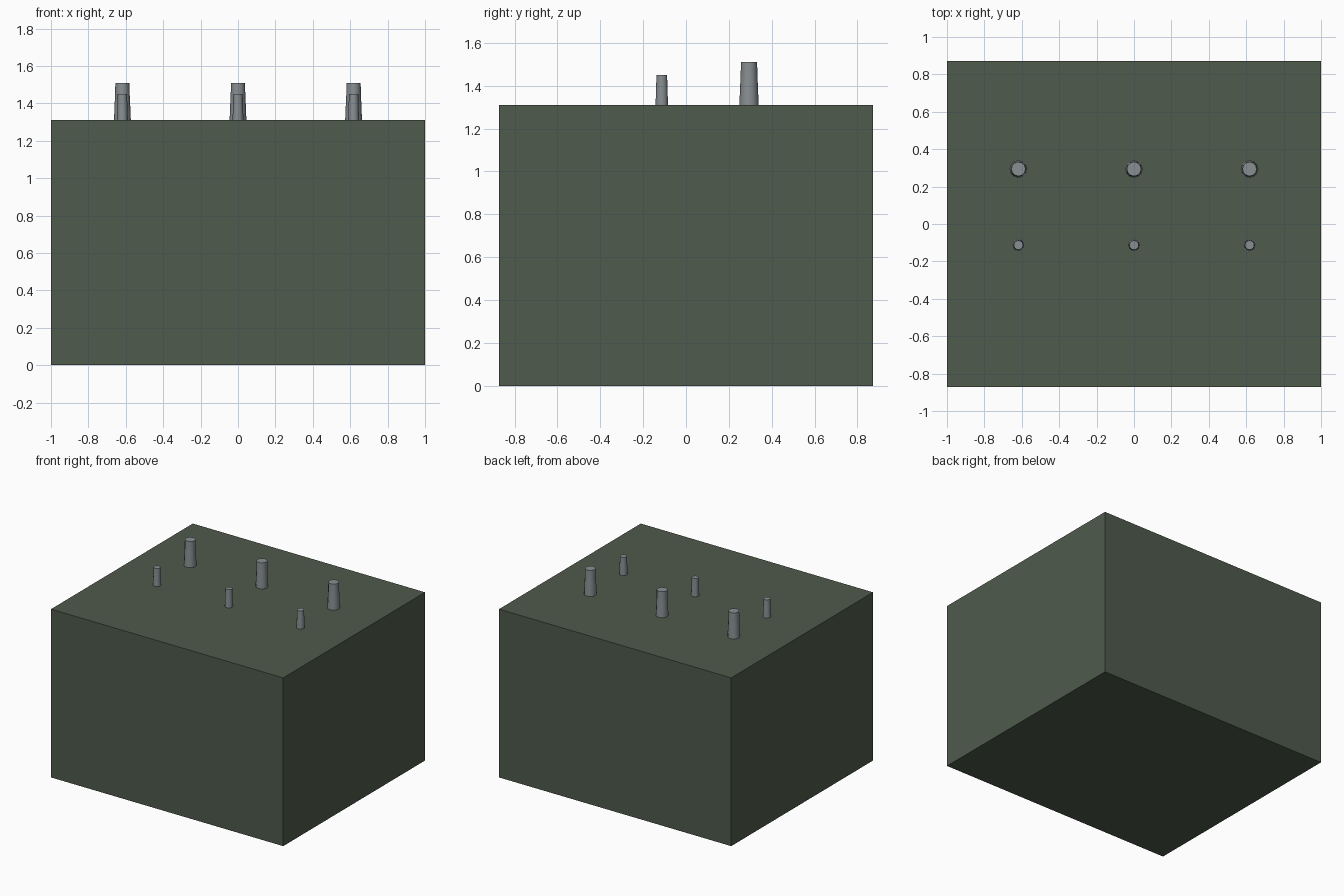
import bpy, bmesh, math

if "Cube" in bpy.data.objects:
    bpy.data.objects.remove(bpy.data.objects["Cube"])

def material(name, rgb):
    m = bpy.data.materials.new(name)
    m.diffuse_color = (*rgb, 1)
    m.use_nodes = True
    m.node_tree.nodes["Principled BSDF"].inputs["Base Color"].default_value = m.diffuse_color
    return m

green = material("dark_green_paint", (0.078, 0.103, 0.072))
grey = material("grey_porcelain", (0.25, 0.275, 0.29))
TOP = 1.31

def make(name, bm, mat):
    me = bpy.data.meshes.new(name)
    bmesh.ops.recalc_face_normals(bm, faces=bm.faces)
    bm.to_mesh(me)
    bm.free()
    ob = bpy.data.objects.new(name, me)
    bpy.context.collection.objects.link(ob)
    me.materials.append(mat)
    return ob

# cabinet
bm = bmesh.new()
bmesh.ops.create_cube(bm, size=1)
for v in bm.verts:
    v.co = (v.co.x * 2, v.co.y * 1.744, (v.co.z + 0.5) * TOP)
make("cabinet", bm, green)

# tapered terminal post: (radius, height) rings, closed at both ends
def post(name, x, y, profile, sides=12):
    bm = bmesh.new()
    rings = []
    for r, h in profile:
        rings.append([bm.verts.new((x + r * math.cos(2 * math.pi * i / sides),
                                    y + r * math.sin(2 * math.pi * i / sides),
                                    TOP + h)) for i in range(sides)])
    for a, b in zip(rings, rings[1:]):
        for i in range(sides):
            j = (i + 1) % sides
            bm.faces.new((a[i], a[j], b[j], b[i]))
    bm.faces.new(rings[0])
    bm.faces.new(rings[-1])
    ob = make(name, bm, grey)
    ob.data.shade_smooth()
    ob.data.set_sharp_from_angle(angle=math.radians(30))

large = [(0.045, 0), (0.041, 0.10), (0.039, 0.135), (0.038, 0.20)]
small = [(0.029, 0), (0.027, 0.07), (0.026, 0.095), (0.025, 0.14)]
for side, x in (("left", -0.618), ("centre", 0), ("right", 0.618)):
    post("large_post_" + side, x, 0.294, large)
    post("small_post_" + side, x, -0.113, small)
